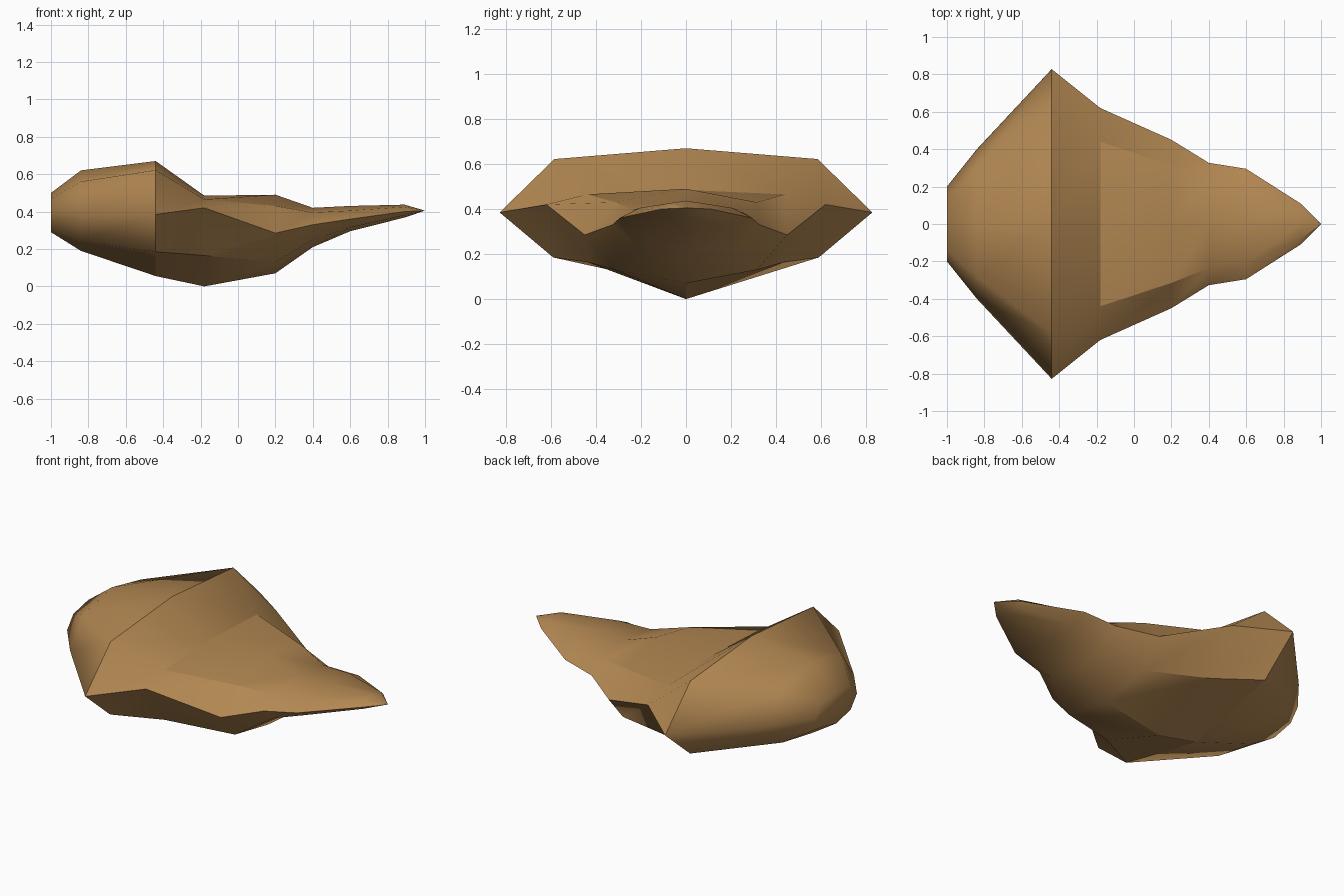
import bpy, bmesh, math

if "Cube" in bpy.data.objects:
    bpy.data.objects.remove(bpy.data.objects["Cube"])

# Half cross-sections along x: (x, top z, (upper y,z), (side y,z), (lower y,z), bottom z)
SECTIONS = [
    (-1.00, 0.50, (0.14, 0.47), (0.20, 0.395), (0.14, 0.32), 0.29),
    (-0.84, 0.62, (0.28, 0.56), (0.40, 0.39), (0.28, 0.24), 0.19),
    (-0.44, 0.67, (0.585, 0.622), (0.828, 0.385), (0.59, 0.185), 0.055),
    (-0.18, 0.485, (0.44, 0.465), (0.62, 0.42), (0.44, 0.165), 0.0),
    (0.20, 0.49, (0.315, 0.43), (0.45, 0.285), (0.315, 0.13), 0.07),
    (0.40, 0.42, (0.235, 0.395), (0.327, 0.33), (0.23, 0.25), 0.21),
    (0.60, 0.43, (0.207, 0.405), (0.295, 0.36), (0.21, 0.315), 0.295),
    (0.89, 0.437, (0.08, 0.425), (0.11, 0.40), (0.08, 0.38), 0.368),
]
TIP = (1.0, 0.0, 0.405)
CREASE_X = -0.44

tan = bpy.data.materials.new("tan brown")
tan.diffuse_color = (0.45, 0.245, 0.085, 1)
tan.use_nodes = True
tan.node_tree.nodes["Principled BSDF"].inputs["Base Color"].default_value = tan.diffuse_color

bm = bmesh.new()


def ring(x, top, upper, side, lower, bottom):
    half = [upper, side, lower]
    pts = [(0, top)] + half + [(0, bottom)] + [(-y, z) for y, z in reversed(half)]
    return [bm.verts.new((x, y, z)) for y, z in pts]


# Loft the body, cap the tail and close the pointed nose
rings = [ring(*s) for s in SECTIONS]
for a, b in zip(rings, rings[1:]):
    for i in range(8):
        j = (i + 1) % 8
        bm.faces.new((a[i], a[j], b[j], b[i]))
bm.faces.new(rings[0])
tip = bm.verts.new(TIP)
for i in range(8):
    bm.faces.new((rings[-1][i], rings[-1][(i + 1) % 8], tip))
bmesh.ops.recalc_face_normals(bm, faces=bm.faces)

# Rounded tail is fully smooth; crease ring and steep front edges stay sharp
for f in bm.faces:
    f.smooth = True
for e in bm.edges:
    xs = [v.co.x for v in e.verts]
    on_crease = all(abs(x - CREASE_X) < 0.001 for x in xs)
    in_front = min(xs) > CREASE_X - 0.001
    e.smooth = not (on_crease or (in_front and e.calc_face_angle(0) > math.radians(30)))

mesh = bpy.data.meshes.new("body")
bm.to_mesh(mesh)
bm.free()
mesh.materials.append(tan)
body = bpy.data.objects.new("body", mesh)
bpy.context.collection.objects.link(body)
